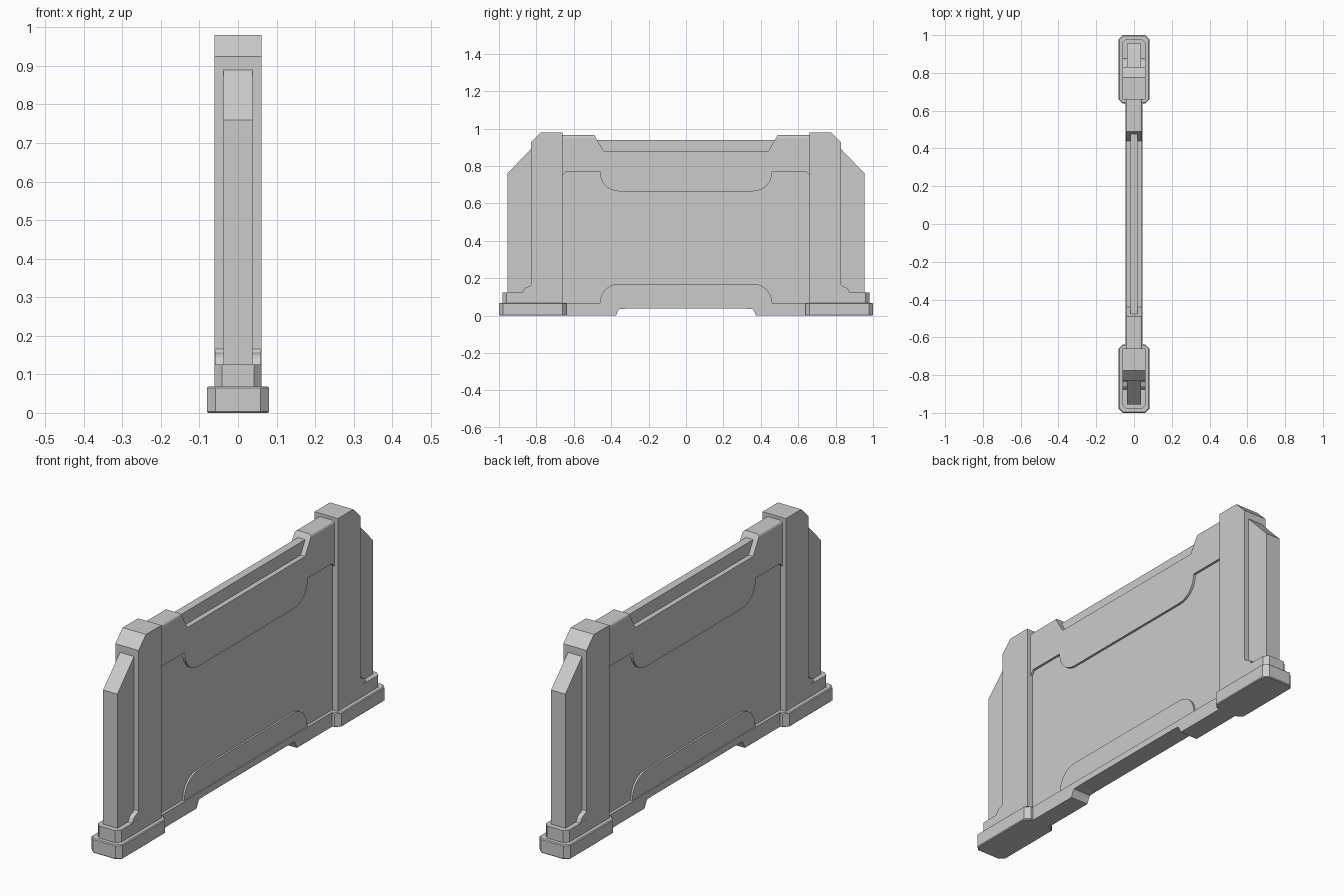
import bpy, bmesh
from math import sin, cos, radians

if "Cube" in bpy.data.objects:
    bpy.data.objects.remove(bpy.data.objects["Cube"])


def prism(name, pts, place, lo, hi, bevel_test=None, width=0.01, segs=1):
    """Extrude a 2D outline between lo and hi; place(a, b, t) gives the 3D position."""
    bm = bmesh.new()
    base = bm.faces.new([bm.verts.new(place(a, b, lo)) for a, b in pts])
    ext = bmesh.ops.extrude_face_region(bm, geom=[base])
    top = [v for v in ext["geom"] if isinstance(v, bmesh.types.BMVert)]
    delta = [q - p for p, q in zip(place(0, 0, lo), place(0, 0, hi))]
    bmesh.ops.translate(bm, verts=top, vec=delta)
    if not any(len(f.verts) == len(pts) and all(v in base.verts for v in f.verts) for f in bm.faces):
        bm.faces.new(base.verts)
    bmesh.ops.recalc_face_normals(bm, faces=bm.faces)
    if bevel_test:
        edges = [e for e in bm.edges if bevel_test(*e.verts)]
        bmesh.ops.bevel(bm, geom=edges, offset=width, segments=segs, profile=0.5, affect='EDGES')
    me = bpy.data.meshes.new(name)
    bm.to_mesh(me)
    bm.free()
    ob = bpy.data.objects.new(name, me)
    bpy.context.collection.objects.link(ob)
    return ob


def side(name, pts, half, **kw):
    """Side-view (y, z) outline with thickness along x."""
    return prism(name, pts, lambda a, b, t: (t, a, b), -half, half, **kw)


def plan(name, x, y0, y1, z0, z1, c, **kw):
    """Plan-view rectangle with cut corners, raised along z."""
    pts = [(-x + c, y0), (x - c, y0), (x, y0 + c), (x, y1 - c),
           (x - c, y1), (-x + c, y1), (-x, y1 - c), (-x, y0 + c)]
    return prism(name, pts, lambda a, b, t: (a, b, t), z0, z1, **kw)


def arc(cy, cz, r, a0, a1, n=8):
    return [(cy + r * cos(radians(a0 + (a1 - a0) * i / n)),
             cz + r * sin(radians(a0 + (a1 - a0) * i / n))) for i in range(n + 1)]


def both(half):
    """Mirror a half outline to -y."""
    return half + [(-y, z) for y, z in reversed(half)]


def flip(pts, s):
    return [(s * y, z) for y, z in pts]


# Main panel and the thin crest inside the top notch
side("panel", both([(0.67, 0.05), (0.67, 0.85)]), 0.032)
side("crest", both([(0.49, 0.80), (0.49, 0.94)]), 0.019)

# Top rail with notch and hanging rounded tab
rail = [(0.44, 0.88), (0.49, 0.965), (0.67, 0.965), (0.67, 0.74), (0.64, 0.77), (0.46, 0.77)]
rail += arc(0.36, 0.765, 0.10, 0, -90)
side("top_rail", both(rail), 0.043,
     bevel_test=lambda a, b: abs(a.co.x - b.co.x) < 1e-5 and min(a.co.z, b.co.z) > 0.96,
     width=0.014, segs=3)

# Bottom rail with a shallow arch, and its rounded tab
side("bottom_rail", both([(0.67, 0.068), (0.67, 0.0), (0.375, 0.0)] + arc(0.32, 0.0, 0.05, 20, 45, 3)
     + [(0.32, 0.037)]), 0.046)
side("bottom_tab", both([(0.46, 0.05)] + arc(0.36, 0.07, 0.10, 0, 90)), 0.041)

# End assemblies
for s, tag in ((-1, "front"), (1, "back")):
    y0, y1 = sorted((s * 0.638, s * 1.0))
    plan(tag + "_foot", 0.081, y0, y1, 0.0, 0.068, 0.022,
         bevel_test=lambda a, b: max(a.co.z, b.co.z) < 0.01 or min(a.co.z, b.co.z) > 0.06,
         width=0.004)
    y0, y1 = sorted((s * 0.70, s * 0.98))
    plan(tag + "_step", 0.061, y0, y1, 0.06, 0.125, 0.02)
    side(tag + "_post", flip([(0.66, 0.06), (0.83, 0.06), (0.83, 0.925), (0.775, 0.98), (0.66, 0.98)], s), 0.061)
    side(tag + "_fin", flip([(0.80, 0.1), (0.955, 0.1), (0.955, 0.76), (0.83, 0.89), (0.80, 0.89)], s), 0.037)
    # Curved gusset between step and post
    side(tag + "_gusset", flip([(0.81, 0.11), (0.875, 0.11)] + arc(0.845, 0.125, 0.03, 0, 0, 1)[:1]
         + [(0.866, 0.143), (0.858, 0.150), (0.847, 0.154), (0.836, 0.158), (0.83, 0.166), (0.81, 0.166)], s), 0.060)
